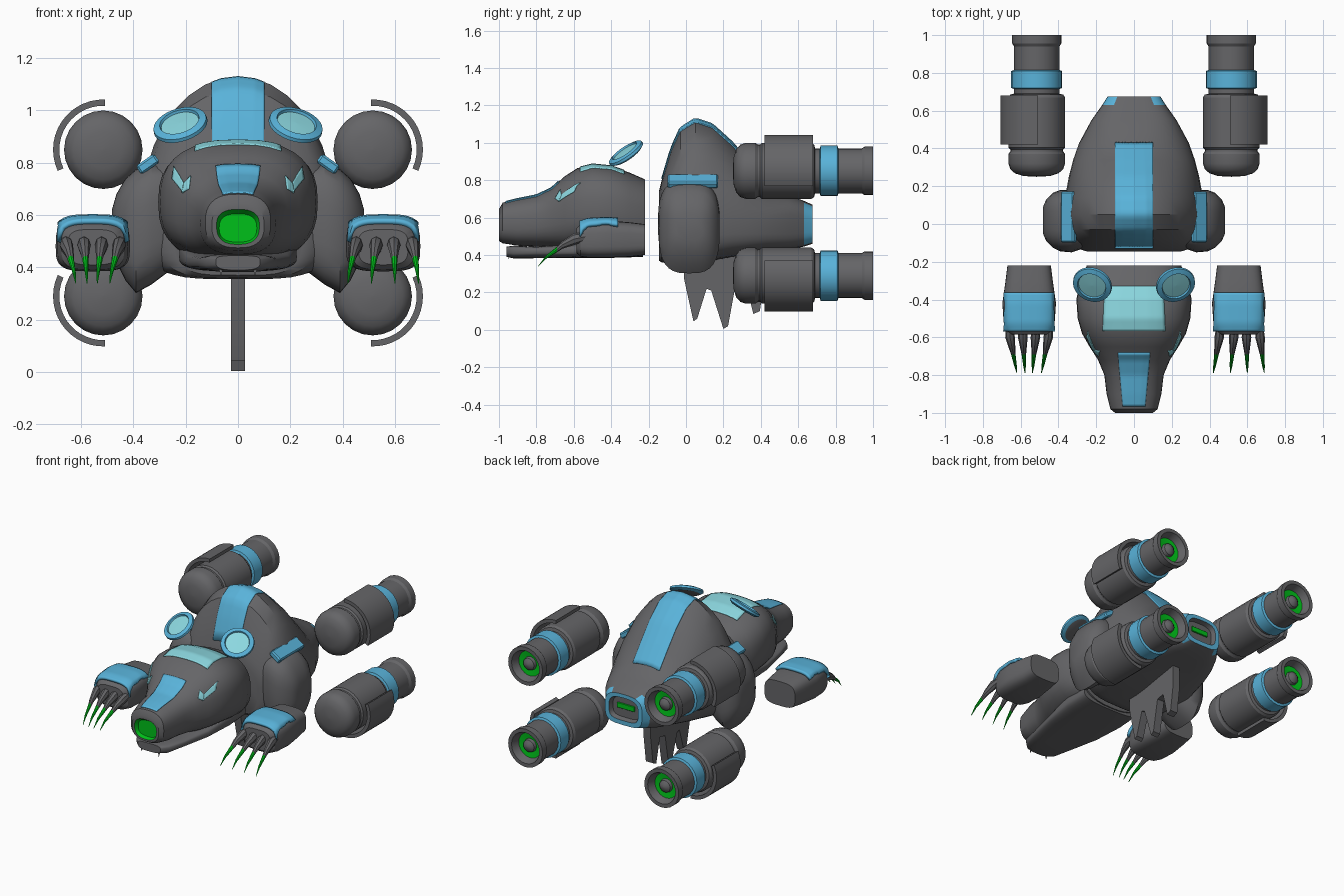
import bpy, bmesh, math
from mathutils import Vector, Matrix
from mathutils.bvhtree import BVHTree

if "Cube" in bpy.data.objects:
    bpy.data.objects.remove(bpy.data.objects["Cube"])


def material(name, rgb):
    m = bpy.data.materials.new(name)
    m.diffuse_color = (*rgb, 1)
    m.use_nodes = True
    m.node_tree.nodes["Principled BSDF"].inputs["Base Color"].default_value = m.diffuse_color
    return m


MATS = [material("grey", (0.13, 0.13, 0.137)), material("blue", (0.10, 0.45, 0.70)),
        material("pale_teal", (0.26, 0.68, 0.74)), material("green", (0.0, 0.53, 0.01))]
GREY, BLUE, TEAL, GREEN = range(4)


def finish(name, bm):
    bmesh.ops.remove_doubles(bm, verts=bm.verts, dist=1e-5)
    bmesh.ops.recalc_face_normals(bm, faces=bm.faces)
    me = bpy.data.meshes.new(name)
    bm.to_mesh(me)
    bm.free()
    for m in MATS:
        me.materials.append(m)
    ob = bpy.data.objects.new(name, me)
    bpy.context.collection.objects.link(ob)
    return ob


def skin(name, rings, mats=None, caps=(GREY, GREY), closed=True, loop=False):
    """Join rings of points; mats gives the colour of each band."""
    bm = bmesh.new()
    vs = [[bm.verts.new(p) for p in r] for r in rings]
    n = len(vs[0])
    for i in range(len(vs) if loop else len(vs) - 1):
        a, b = vs[i], vs[(i + 1) % len(vs)]
        for j in range(n if closed else n - 1):
            k = (j + 1) % n
            bm.faces.new((a[j], a[k], b[k], b[j])).material_index = (mats or {}).get(i, GREY)
    if not loop:
        for ring, c in ((vs[0], caps[0]), (vs[-1], caps[1])):
            bm.faces.new(ring).material_index = c
    return finish(name, bm)


def section(y, w, zb, zm, zt, eb=3.0, et=2.0, cx=0, n=36):
    """Rounded cross-section with separate upper and lower halves."""
    pts = []
    for i in range(n):
        a = 2 * math.pi * i / n
        c, s = math.cos(a), math.sin(a)
        e, h = (et, zt - zm) if s >= 0 else (eb, zm - zb)
        pts.append((cx + w * math.copysign(abs(c) ** (2 / e), c), y,
                    zm + h * math.copysign(abs(s) ** (2 / e), s)))
    return pts


def lathe(name, profile, matrix, mats=None, n=24):
    """Turn (radius, y) points around the y axis."""
    rings = [[matrix @ Vector((max(r, 1e-4) * math.cos(2 * math.pi * i / n), y,
                               max(r, 1e-4) * math.sin(2 * math.pi * i / n)))
              for i in range(n)] for r, y in profile]
    last = (mats or {}).get(len(profile) - 1, GREY)
    return skin(name, rings, mats, ((mats or {}).get(0, GREY), last))


def plate(name, target, corners, axis, mat, thick=0.008, n=20):
    """Thin plate wrapped on a surface; four corners are projected along an axis."""
    me = target.data
    tree = BVHTree.FromPolygons([v.co for v in me.vertices], [p.vertices for p in me.polygons])
    a, b, c, d = [Vector(p) for p in corners]
    bm = bmesh.new()
    grid = []
    for i in range(n + 1):
        row = []
        for j in range(n + 1):
            u, v = i / n, j / n
            p = a.lerp(b, u).lerp(d.lerp(c, u), v)
            hit, nor, _, _ = tree.ray_cast(p, Vector(axis))
            row.append(bm.verts.new(hit + nor * (thick - 0.003)) if hit else None)
        grid.append(row)
    for i in range(n):
        for j in range(n):
            q = (grid[i][j], grid[i + 1][j], grid[i + 1][j + 1], grid[i][j + 1])
            if all(q):
                bm.faces.new(q).material_index = mat
    ob = finish(name, bm)
    # Make the outside face away from the projection direction
    if sum(p.normal.dot(Vector(axis)) for p in ob.data.polygons) > 0:
        ob.data.flip_normals()
    mod = ob.modifiers.new("thickness", 'SOLIDIFY')
    mod.thickness, mod.offset = thick, -1
    return ob


def box(name, size, matrix, mat, bevel):
    bm = bmesh.new()
    bmesh.ops.create_cube(bm, size=1, matrix=matrix @ Matrix.Diagonal((*size, 1)))
    bmesh.ops.bevel(bm, geom=bm.edges[:], offset=bevel, segments=1, affect='EDGES')
    for f in bm.faces:
        f.material_index = mat
    return finish(name, bm)


# Body: domed hull with a recessed blue tail frame
hull = [(-.145, .25, .37, .58, .74), (-.13, .30, .36, .60, .80), (-.08, .35, .355, .60, .97),
        (-.03, .365, .36, .60, 1.08), (.05, .372, .36, .60, 1.13), (.14, .365, .37, .60, 1.10),
        (.25, .345, .39, .60, 1.0), (.34, .322, .405, .59, .89), (.43, .29, .42, .58, .775),
        (.55, .225, .43, .57, .72), (.63, .168, .445, .57, .69), (.675, .14, .46, .57, .67),
        (.675, .11, .49, .57, .645), (.645, .10, .50, .57, .635)]
body = skin("body", [section(*s, eb=4, et=2 if s[0] < .5 else 3) for s in hull],
            {10: BLUE, 11: BLUE})
for p in body.data.polygons:
    if .63 < p.center.y < .674 and abs(p.center.x) < .10:
        p.material_index = GREY
plate("back_stripe", body, [(-.10, -.125, 2), (.10, -.125, 2), (.10, .43, 2), (-.10, .43, 2)],
      (0, 0, -1), BLUE, n=30)
box("tail_light", (.13, .012, .035), Matrix.Translation((0, .648, .575)), GREEN, .002)

# Head with recessed nose
skull = [(-.975, .072, .497, .55, .605), (-1.0, .082, .488, .56, .622), (-1.0, .10, .475, .56, .645),
         (-.98, .125, .463, .57, .68), (-.90, .145, .45, .57, .70), (-.80, .157, .445, .58, .72),
         (-.72, .19, .44, .60, .757), (-.65, .235, .43, .62, .82), (-.58, .275, .43, .64, .865),
         (-.50, .298, .43, .65, .885), (-.40, .305, .42, .65, .875), (-.30, .285, .41, .62, .84),
         (-.22, .25, .40, .60, .805)]
head = skin("head", [section(*s, eb=2.6, et=2.6) for s in skull], {0: GREEN}, (GREEN, GREY))
plate("nose_stripe", head, [(-.058, -.965, 2), (.058, -.965, 2), (.085, -.68, 2), (-.085, -.68, 2)],
      (0, 0, -1), BLUE)
plate("forehead_panel", head, [(-.165, -.565, 2), (.165, -.565, 2), (.155, -.33, 2), (-.155, -.33, 2)],
      (0, 0, -1), TEAL)

# Lower jaw and fangs
jaw = [(-.96, .085, .39, .42, .445), (-.92, .125, .382, .42, .45), (-.80, .155, .383, .42, .445),
       (-.60, .20, .385, .42, .46), (-.40, .225, .385, .44, .50), (-.23, .22, .39, .45, .52)]
skin("jaw", [section(*s, eb=3, et=4) for s in jaw])
fin = [(-.01, .42), (-.012, .28), (.04, .045), (.06, .06), (.11, .22), (.135, .21), (.20, .005),
       (.225, .02), (.265, .24), (.32, .25), (.36, .085), (.395, .10), (.42, .28), (.42, .43)]
# Belly fin with three hooked prongs
bm = bmesh.new()
face = bm.faces.new([bm.verts.new((-.027, y, z)) for y, z in fin])
ext = bmesh.ops.extrude_face_region(bm, geom=[face])
bmesh.ops.translate(bm, vec=(.054, 0, 0), verts=[v for v in ext["geom"] if isinstance(v, bmesh.types.BMVert)])
finish("belly_fin", bm)

# Claw x positions: base and tip
claws = {-1: ([-.66, -.59, -.52, -.45], [-.62, -.577, -.538, -.49]),
         1: ([.455, .53, .595, .665], [.42, .51, .60, .69])}
claw_path = [(-.53, .50, .022), (-.60, .485, .032), (-.66, .455, .021), (-.69, .43, .015),
             (-.75, .387, .009), (-.79, .34, .002)]
paw = [(-.22, .115, .40, .48, .565), (-.30, .125, .39, .48, .575), (-.42, .142, .385, .48, .585),
       (-.52, .135, .385, .48, .58), (-.565, .12, .392, .48, .565), (-.585, .095, .41, .48, .545)]
thruster = [(0, .25), (.07, .254), (.115, .268), (.14, .29), (.15, .32), (.15, .37), (.14, .385),
            (.14, .395), (.15, .405), (.15, .67), (.14, .685), (.12, .69), (.12, .715), (.135, .72),
            (.135, .81), (.12, .815), (.12, .94), (.13, .955), (.13, 1.0), (.105, 1.0), (.085, .95),
            (.045, .945), (.04, .965), (.02, .98), (0, .983)]

for s, side in ((-1, "left"), (1, "right")):
    # Eyes: two bars forming a notch
    for part, q in (("inner", [(.18, .748), (.207, .72), (.212, .685), (.186, .70)]),
                    ("outer", [(.205, .72), (.243, .785), (.25, .738), (.206, .685)])):
        plate(f"{side}_eye_{part}", head, [(s * x, -2, z) for x, z in q], (0, 1, 0), TEAL, n=6)
    # Ears: tilted ringed discs
    rot = Vector((0, 1, 0)).rotation_difference(Vector((s * .25, -.55, .8))).to_matrix().to_4x4()
    lathe(f"{side}_ear", [(0, -.016), (.085, -.016), (.106, -.004), (.104, .01), (.078, .018),
                          (.074, .008), (0, .012)],
          Matrix.Translation((s * .22, -.32, .943)) @ rot,
          {0: GREY, 1: BLUE, 2: BLUE, 3: BLUE, 4: BLUE, 5: TEAL, 6: TEAL}, 28)
    # Fang
    skin(f"{side}_fang", [section(-.945, .010, .395, .40, .405, cx=s * .065, n=8),
                          [(s * .065, -.95, .365 + i * 1e-4) for i in range(8)]])
    # Shoulder pod, built outwards along x
    rings = []
    for x, y0, y1, z0, z1 in ((.27, -.13, .16, .38, .79), (.33, -.15, .18, .335, .80),
                              (.39, -.145, .18, .302, .775), (.43, -.125, .165, .35, .74),
                              (.465, -.09, .13, .42, .68), (.482, -.05, .09, .48, .62)):
        ring = section(0, (y1 - y0) / 2, z0, (z0 + z1) / 2, z1, 3, 3, (y0 + y1) / 2, 32)
        rings.append([(s * x, p[0], p[2]) for p in ring])
    skin(f"{side}_shoulder", rings)
    box(f"{side}_shoulder_plate", (.085, .27, .04), Matrix.Translation((s * .345, .037, .795)) @
        Matrix.Rotation(s * math.radians(35), 4, 'Y'), BLUE, .008)
    # Paw with a blue back plate and four claws
    foot = skin(f"{side}_paw", [section(*p, eb=3.5, et=3.5, cx=s * .555) for p in paw])
    x0, x1 = s * .435, s * .675
    plate(f"{side}_paw_plate", foot, [(x0, -.563, 2), (x1, -.563, 2), (x1, -.365, 2), (x0, -.365, 2)],
          (0, 0, -1), BLUE, .022, 16)
    for i, (xb, xt) in enumerate(zip(*claws[s])):
        rings = []
        for y, z, r in claw_path:
            cx = xb + (xt - xb) * min(1, max(0, (-.58 - y) / .21))
            rings.append(section(y, r * .8, z - r, z, z + r, 2, 2, cx, 8))
        skin(f"{side}_claw_{i + 1}", rings, {3: GREEN, 4: GREEN}, (GREY, GREEN))
    # Thrusters with curved outer shields
    for zc, t, level in ((.85, 1, "upper"), (.29, -1, "lower")):
        lathe(f"{side}_{level}_thruster", thruster, Matrix.Translation((s * .515, 0, zc)),
              {13: BLUE, 20: GREEN, 12: BLUE, 14: BLUE})
        rings = []
        for i in range(15):
            a = math.radians(92 - 117 * i / 14)
            rings.append([(s * (.515 + r * math.cos(a)), y, zc + t * r * math.sin(a))
                          for r, y in ((.168, .42), (.192, .42), (.192, .68), (.168, .68))])
        skin(f"{side}_{level}_shield", rings)

# Smooth shading with sharp edges kept
for ob in bpy.context.collection.objects:
    ob.select_set(True)
    bpy.context.view_layer.objects.active = ob
bpy.ops.object.shade_smooth_by_angle(angle=math.radians(32))
